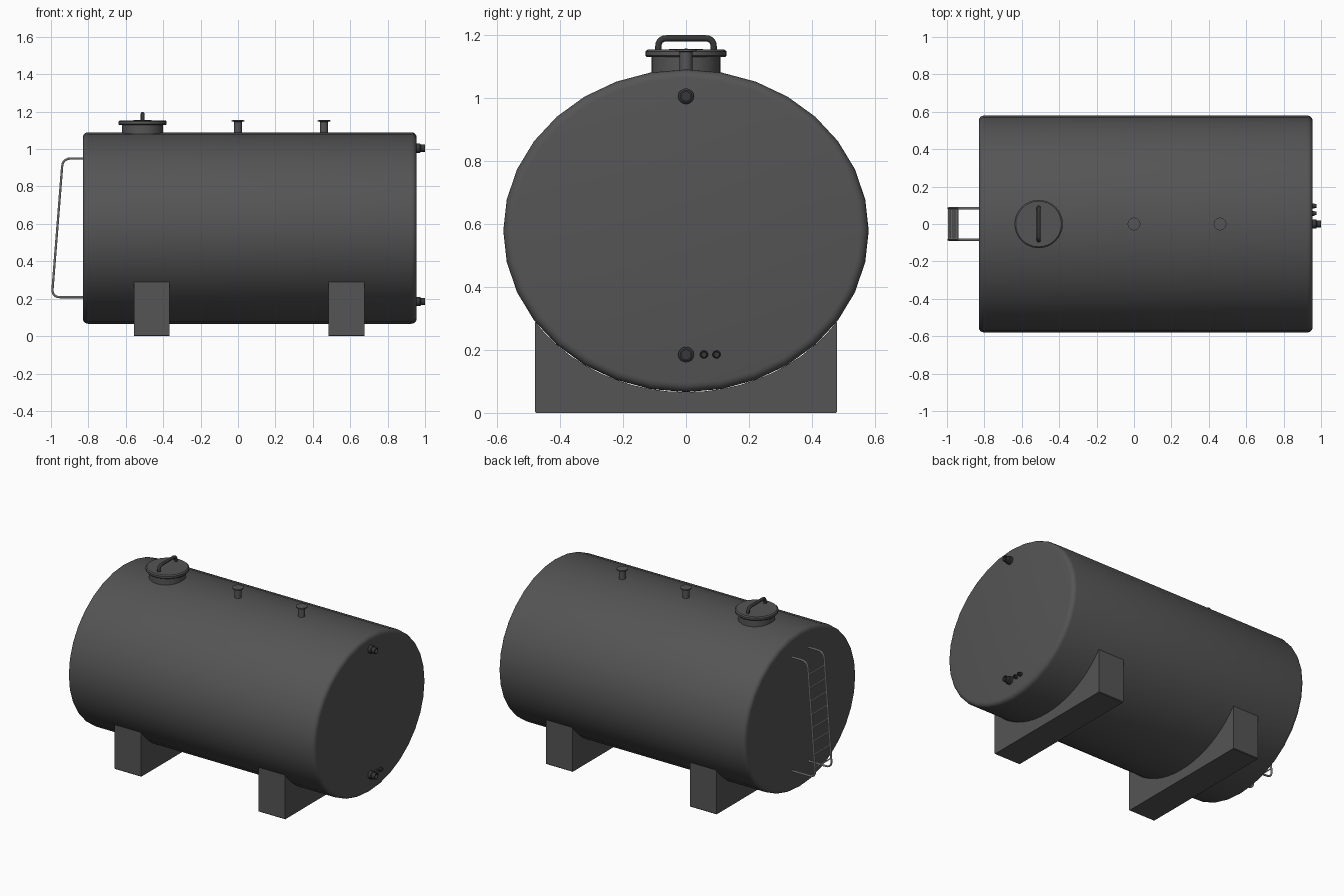
import bpy, bmesh
from math import sin, cos, pi, sqrt, atan2
from mathutils import Matrix, Vector

if "Cube" in bpy.data.objects:
    bpy.data.objects.remove(bpy.data.objects["Cube"])

def material(name, v):
    m = bpy.data.materials.new(name)
    m.diffuse_color = (v, v, v, 1)
    m.use_nodes = True
    m.node_tree.nodes["Principled BSDF"].inputs["Base Color"].default_value = m.diffuse_color
    return m

DARK = material("dark_grey", 0.09)
BLACK = material("near_black", 0.04)
STEEL = material("steel", 0.5)

def finish(bm, name, mat, angle=0.6):
    bmesh.ops.remove_doubles(bm, verts=bm.verts, dist=1e-5)
    bmesh.ops.recalc_face_normals(bm, faces=bm.faces)
    me = bpy.data.meshes.new(name)
    bm.to_mesh(me)
    bm.free()
    ob = bpy.data.objects.new(name, me)
    bpy.context.collection.objects.link(ob)
    me.materials.append(mat)
    bpy.ops.object.select_all(action='DESELECT')
    ob.select_set(True)
    bpy.context.view_layer.objects.active = ob
    bpy.ops.object.shade_smooth_by_angle(angle=angle)
    return ob

def lathe(name, profile, mat, matrix, n=24):
    """Revolve (radius, height) points about local z; ends at radius 0 close."""
    bm = bmesh.new()
    rings = [[bm.verts.new((r * cos(2 * pi * i / n), r * sin(2 * pi * i / n), h))
              for i in range(n)] for r, h in profile]
    for a, b in zip(rings, rings[1:]):
        for i in range(n):
            j = (i + 1) % n
            bm.faces.new((a[i], a[j], b[j], b[i]))
    bm.faces.new(rings[0][::-1])
    bm.faces.new(rings[-1])
    bm.transform(matrix)
    return finish(bm, name, mat)

def round_path(pts, rad, steps=5):
    """Replace inner corners with smooth bends."""
    pts = [Vector(p) for p in pts]
    out = [pts[0]]
    for a, p, b in zip(pts, pts[1:], pts[2:]):
        s, e = p + (a - p).normalized() * rad, p + (b - p).normalized() * rad
        for k in range(steps + 1):
            t = k / steps
            out.append(s * (1 - t) ** 2 + p * 2 * t * (1 - t) + e * t * t)
    return out + [pts[-1]]

def tube(name, pts, r, mat, n=8):
    """Sweep a circle along a planar path."""
    bm = bmesh.new()
    plane = Vector((0, 1, 0)) if all(abs(p.y - pts[0].y) < 1e-6 for p in pts) else Vector((1, 0, 0))
    rings = []
    for i, p in enumerate(pts):
        t = (pts[min(i + 1, len(pts) - 1)] - pts[max(i - 1, 0)]).normalized()
        side = plane.cross(t).normalized()
        rings.append([bm.verts.new(p + r * (plane * cos(2 * pi * k / n) + side * sin(2 * pi * k / n)))
                      for k in range(n)])
    for a, b in zip(rings, rings[1:]):
        for i in range(n):
            bm.faces.new((a[i], a[(i + 1) % n], b[(i + 1) % n], b[i]))
    bm.faces.new(rings[0][::-1])
    bm.faces.new(rings[-1])
    return finish(bm, name, mat)

# Tank body: elliptical drum with rounded end rims
RY, RZ, CZ = 0.58, 0.512, 0.578
X0, X1, B = -0.83, 0.955, 0.028
bm = bmesh.new()
arc = [(B * (1 - cos(k * pi / 8)), B * (1 - sin(k * pi / 8))) for k in range(5)]
stations = [(X0 + dx, ins) for dx, ins in arc] + [(X1 - dx, ins) for dx, ins in arc[::-1]]
rings = [[bm.verts.new((x, (RY - ins) * sin(2 * pi * i / 32), CZ + (RZ - ins) * cos(2 * pi * i / 32)))
          for i in range(32)] for x, ins in stations]
for a, b in zip(rings, rings[1:]):
    for i in range(32):
        bm.faces.new((a[i], a[(i + 1) % 32], b[(i + 1) % 32], b[i]))
bm.faces.new(rings[0])
bm.faces.new(rings[-1])
finish(bm, "tank_body", DARK)

# Saddle feet with a cradle cut to the tank curve
SY = 0.48
for label, x in (("left", -0.46), ("right", 0.58)):
    bm = bmesh.new()
    a0 = atan2(SY / RY, sqrt(1 - (SY / RY) ** 2))
    prof = [(-SY, 0.004), (-SY + 0.004, 0), (SY - 0.004, 0), (SY, 0.004)]
    prof += [(RY * sin(a0 * (1 - k / 10)), CZ - RZ * cos(a0 * (1 - k / 10))) for k in range(21)]
    face = bm.faces.new([bm.verts.new((x - 0.095, y, z)) for y, z in prof])
    ext = bmesh.ops.extrude_face_region(bm, geom=[face])
    bmesh.ops.translate(bm, vec=(0.19, 0, 0),
                        verts=[v for v in ext['geom'] if isinstance(v, bmesh.types.BMVert)])
    finish(bm, label + "_saddle", DARK)

# Manhole neck, lid and handle
lathe("manhole_neck", [(0.11, 1.04), (0.11, 1.132)], DARK, Matrix.Translation((-0.51, 0, 0)), 32)
lathe("manhole_lid", [(0.124, 1.129), (0.129, 1.134), (0.129, 1.147), (0.122, 1.153), (0.0, 1.155)],
      DARK, Matrix.Translation((-0.51, 0, 0)), 32)
tube("lid_handle", round_path([(-0.51, -0.088, 1.145), (-0.51, -0.088, 1.189),
                               (-0.51, 0.088, 1.189), (-0.51, 0.088, 1.145)], 0.028), 0.01, BLACK, 12)

# Top vents
for i, x in enumerate((0.0, 0.46)):
    lathe(f"vent_{i + 1}", [(0.021, 1.07), (0.021, 1.146), (0.034, 1.147), (0.034, 1.154), (0.0, 1.156)],
          DARK, Matrix.Translation((x, 0, 0)))

# Hollow pipe fittings on the right end
for name, y, z, r, length in (("upper_outlet", 0, 1.005, 0.025, 0.045), ("lower_outlet", 0, 0.185, 0.025, 0.045),
                              ("small_outlet_1", 0.057, 0.185, 0.013, 0.022),
                              ("small_outlet_2", 0.097, 0.185, 0.013, 0.022)):
    prof = [(r, -0.01), (r, 0.4 * length), (0.78 * r, 0.5 * length), (0.78 * r, length),
            (0.58 * r, length), (0.58 * r, 0.3 * length), (0, 0.3 * length)]
    lathe(name, prof, BLACK, Matrix.Translation((X1, y, z)) @ Matrix.Rotation(pi / 2, 4, 'Y'), 16)

# Ladder rails and rungs on the left end
for label, y in (("front", -0.084), ("back", 0.084)):
    path = round_path([(-0.82, y, 0.95), (-0.937, y, 0.95), (-0.995, y, 0.208), (-0.82, y, 0.208)], 0.045)
    tube(label + "_ladder_rail", path, 0.006, STEEL)
for i in range(8):
    z = 0.27 + i * 0.085
    x = -0.995 + (z - 0.208) / 0.742 * 0.058
    tube(f"ladder_rung_{i + 1}", [Vector((x, -0.084, z)), Vector((x, 0.084, z))], 0.004, STEEL)
